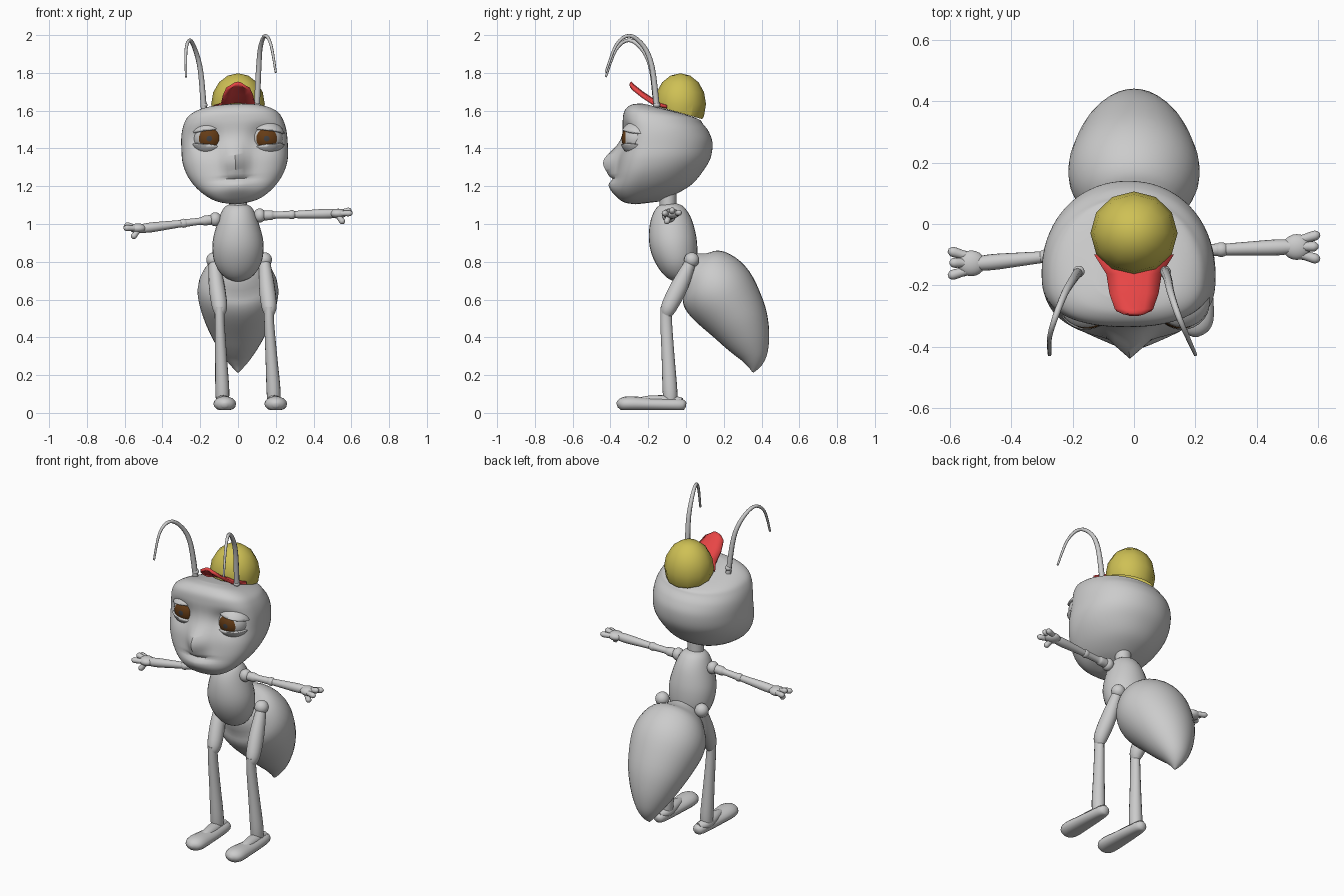
import bpy
import bmesh
from math import sin, cos, pi, exp, acos
from mathutils import Vector, Matrix, Euler

default_cube = bpy.data.objects.get("Cube")
if default_cube:
    bpy.data.objects.remove(default_cube)


def material(name, red, green, blue):
    mat = bpy.data.materials.new(name)
    mat.use_nodes = True
    mat.diffuse_color = (red, green, blue, 1)
    shader = mat.node_tree.nodes["Principled BSDF"]
    shader.inputs["Base Color"].default_value = (red, green, blue, 1)
    shader.inputs["Roughness"].default_value = .7
    return mat


SKIN = material("body grey", .6, .6, .6)
YELLOW = material("cap yellow", .62, .53, .09)
RED = material("brim red", .8, .06, .06)
BROWN = material("iris brown", .13, .045, .008)
DARK = material("pupil dark grey", .05, .05, .055)


def finish(name, bm, mats, angle=60):
    """Turn a bmesh into a smooth shaded object."""
    mesh = bpy.data.meshes.new(name)
    bm.to_mesh(mesh)
    bm.free()
    for mat in mats:
        mesh.materials.append(mat)
    obj = bpy.data.objects.new(name, mesh)
    bpy.context.collection.objects.link(obj)
    bpy.ops.object.select_all(action='DESELECT')
    obj.select_set(True)
    bpy.context.view_layer.objects.active = obj
    bpy.ops.object.shade_smooth_by_angle(angle=angle * pi / 180)
    return obj


def spline(rows, steps):
    """Catmull-Rom interpolation of rows of numbers."""
    rows = [Vector(row) for row in rows]
    result = []
    for i in range(len(rows) - 1):
        a, b, c, d = (rows[max(0, min(len(rows) - 1, i + k))] for k in (-1, 0, 1, 2))
        for j in range(steps):
            t = j / steps
            result.append(b + (c - a) * (t / 2) + (a * 2 - b * 5 + c * 4 - d) * (t * t / 2)
                          + (b * 3 - a - c * 3 + d) * (t ** 3 / 2))
    return result + [rows[-1]]


def loft(name, rings, mat):
    """Skin a list of closed rings and cap both ends."""
    bm = bmesh.new()
    loops = [[bm.verts.new(p) for p in ring] for ring in rings]
    count = len(loops[0])
    for low, high in zip(loops, loops[1:]):
        for i in range(count):
            j = (i + 1) % count
            bm.faces.new((low[i], low[j], high[j], high[i]))
    bm.faces.new(loops[0])
    bm.faces.new(loops[-1])
    bmesh.ops.recalc_face_normals(bm, faces=bm.faces)
    return finish(name, bm, [mat])


def tube(name, rows, mat=SKIN, sides=16, steps=4, ref=(1, 0, 0), floor=None):
    """Sweep an ellipse along rows of x, y, z, width radius, depth radius."""
    path = spline(rows, steps)
    rings = []
    for i, row in enumerate(path):
        before, after = path[max(i - 1, 0)], path[min(i + 1, len(path) - 1)]
        tangent = Vector(after[:3]) - Vector(before[:3])
        tangent.normalize()
        u = Vector(ref) - tangent * tangent.dot(Vector(ref))
        u.normalize()
        v = tangent.cross(u)
        wide, deep = max(row[3], .002), max(row[4], .002)
        ring = []
        for k in range(sides):
            a = 2 * pi * k / sides
            p = Vector(row[:3]) + u * wide * cos(a) + v * deep * sin(a)
            if floor is not None:
                p.z = max(p.z, floor)
            ring.append(p)
        rings.append(ring)
    return loft(name, rings, mat)


def ball_mesh(centre, radii, segments=20, rings=14, turn=(0, 0, 0)):
    bm = bmesh.new()
    bmesh.ops.create_uvsphere(bm, u_segments=segments, v_segments=rings, radius=1,
                              matrix=Matrix.LocRotScale(Vector(centre), Euler(turn), Vector(radii)))
    return bm


def ball(name, centre, radii, mat=SKIN):
    return finish(name, ball_mesh(centre, radii), [mat])


def cut(bm, point, normal):
    """Keep only the part on the normal's side."""
    bmesh.ops.bisect_plane(bm, geom=bm.verts[:] + bm.edges[:] + bm.faces[:],
                           plane_co=point, plane_no=normal, clear_inner=True)


def bump(x, z, cx, cz, sx, sz):
    return exp(-((x - cx) / sx) ** 2 - ((z - cz) / sz) ** 2)


# Head: rings of front z, back z, front y, back y, half width
head_rows = [(1.105, 1.12, -.27, -.14, .03), (1.12, 1.155, -.335, -.06, .12),
             (1.17, 1.21, -.37, .03, .195), (1.24, 1.28, -.37, .09, .25),
             (1.32, 1.35, -.36, .13, .278), (1.4, 1.43, -.345, .14, .282),
             (1.48, 1.49, -.335, .12, .278), (1.55, 1.53, -.335, .09, .262),
             (1.6, 1.55, -.325, .075, .235), (1.63, 1.565, -.29, .04, .18),
             (1.637, 1.58, -.24, -.01, .1)]
roll = Matrix.Rotation(-.05, 3, 'Y')
pivot = Vector((0, 0, 1.05))
head_rings = []
for zf, zb, yf, yb, width in spline(head_rows, 6):
    middle = yf + (yb - yf) * .38
    ring = []
    for k in range(72):
        c, s = cos(2 * pi * k / 72), sin(2 * pi * k / 72)
        power = 2 / (2.7 if s < 0 else 2.1)
        x = width * abs(c) ** power * (1 if c > 0 else -1)
        reach = (yb - middle) if s > 0 else (middle - yf)
        y = middle + reach * abs(s) ** power * (1 if s > 0 else -1)
        z = zf + (zb - zf) * (y - yf) / (yb - yf)
        if s < 0:
            # Nose, muzzle, mouth crease, eye sockets
            y -= .08 * bump(x, z, 0, 1.33, .055, .08) + .03 * bump(x, z, 0, 1.2, .1, .05)
            y += .022 * bump(x, z, 0, 1.237, .085, .012)
            y += .035 * bump(abs(x), z, .15, 1.45, .07, .06)
        ring.append(roll @ (Vector((x, y, z)) - pivot) + pivot)
    head_rings.append(ring)
loft("head", head_rings, SKIN)

# Eyes and lids
for side, word in ((1, "left"), (-1, "right")):
    centre = Vector((side * .152, -.255, 1.452))
    bm = ball_mesh(centre, (.086,) * 3, 24, 18, (pi / 2, 0, 0))
    for face in bm.faces:
        toward = (face.calc_center_median() - centre).normalized()
        angle = acos(max(-1, min(1, -toward.y))) * 180 / pi
        face.material_index = 2 if angle < 14 else 1 if angle < 40 else 0
    finish(word + "_eyeball", bm, [SKIN, BROWN, DARK], 80)
    for lid, sign, offset in (("upper", 1, .04), ("lower", -1, .042)):
        bm = ball_mesh(centre, (.1, .096, .094), 28, 18)
        cut(bm, centre + Vector((0, 0, sign * offset)), Vector((side * .12, .1 * sign, sign)))
        shell = finish(word + "_" + lid + "_eyelid", bm, [SKIN]).modifiers.new("thickness", 'SOLIDIFY')
        shell.thickness = .012

# Cap dome and upturned brim
bm = ball_mesh((0, -.03, 1.635), (.142, .136, .163), 12, 8)
cut(bm, (0, -.02, 1.585), (0, .28, 1))
finish("cap_dome", bm, [YELLOW])

bm = bmesh.new()
brim_rows = []
for y, z, width in ((-.1, 1.62, .128), (-.165, 1.632, .088), (-.23, 1.675, .078),
                    (-.28, 1.715, .06), (-.295, 1.73, .03)):
    brim_rows.append([bm.verts.new((width * t, y, z + .018 * (1 - t * t)))
                      for t in (-1, -.5, 0, .5, 1)])
for near, far in zip(brim_rows, brim_rows[1:]):
    for i in range(4):
        bm.faces.new((near[i], far[i], far[i + 1], near[i + 1]))
brim = finish("cap_brim", bm, [RED]).modifiers.new("thickness", 'SOLIDIFY')
brim.thickness = .016
brim.offset = 0

# Antennae
antenna_x = {"right": (-.18, -.198, -.225, -.255, -.275, -.275), "left": (.1, .11, .12, .145, .175, .2)}
antenna_side = ((-.155, 1.61), (-.18, 1.82), (-.225, 1.93), (-.3, 1.985), (-.37, 1.935), (-.425, 1.79))
for word, xs in antenna_x.items():
    lift = .012 if word == "left" else -.012
    rows = [(x, y, z + lift, .016 - .002 * i, .016 - .002 * i)
            for i, (x, (y, z)) in enumerate(zip(xs, antenna_side))]
    tube(word + "_antenna", rows, sides=8)
    ball(word + "_antenna_base", (xs[0], -.155, 1.63), (.019, .019, .015))

# Neck, torso and abdomen
tube("neck", [(0, -.095, 1.03, .047, .044), (0, -.095, 1.16, .047, .044)])
tube("torso", [(0, -.09, 1.11, .03, .03), (0, -.088, 1.085, .075, .075), (0, -.08, 1.01, .108, .112),
               (0, -.068, .9, .135, .126), (0, -.045, .8, .125, .108), (0, -.025, .73, .08, .07),
               (0, -.015, .7, .02, .02)], sides=28)
tube("abdomen", [(0, 0, .82, .04, .04), (0, .045, .765, .13, .12), (0, .11, .71, .195, .18),
                 (0, .18, .63, .214, .196), (0, .265, .51, .183, .168), (0, .32, .405, .138, .13),
                 (0, .352, .32, .09, .087), (0, .36, .26, .047, .047), (0, .355, .215, .004, .004)],
     sides=32)

# Legs and feet
for word, hip, knee, ankle, sole in (("left", .14, .165, .188, .2), ("right", -.128, -.097, -.083, -.07)):
    ball(word + "_hip", (hip, .03, .81), (.04, .04, .04))
    mid = (hip + knee) / 2
    tube(word + "_thigh", [(hip, .03, .81, .028, .028), (mid, -.035, .67, .042, .046),
                           (knee, -.09, .56, .04, .042), (knee, -.105, .51, .02, .025)])
    tube(word + "_shin", [(knee, -.105, .56, .026, .03), (knee, -.105, .48, .026, .031),
                          ((knee + ankle) / 2, -.095, .3, .031, .034), (ankle, -.085, .12, .037, .039),
                          (ankle, -.082, .05, .032, .034)])
    tube(word + "_foot", [(sole, 0, .04, .012, .012), (sole, -.02, .042, .034, .03),
                          (sole, -.1, .043, .046, .034), (sole, -.2, .045, .055, .036),
                          (sole, -.3, .048, .06, .04), (sole, -.345, .045, .045, .032),
                          (sole, -.365, .04, .012, .012)], floor=.014)
    tube(word + "_instep", [(sole, -.02, .06, .02, .02), (ankle, -.08, .062, .036, .03),
                            (sole, -.2, .065, .03, .026), (sole, -.28, .06, .01, .01)])

# Arms and hands, along each arm's own line
for word, side, start, end in (("left", 1, Vector((.115, -.09, 1.045)), Vector((.5, -.075, 1.055))),
                               ("right", -1, Vector((-.12, -.09, 1.025)), Vector((-.5, -.128, .977)))):
    def along(t, radius):
        return (*start.lerp(end, t), radius, radius)

    ball(word + "_shoulder", start, (.033, .036, .037))
    tube(word + "_upper_arm", [along(0, .025), along(.15, .026), along(.22, .019), along(.47, .021)],
         ref=(0, 1, 0))
    ball(word + "_elbow", start.lerp(end, .44), (.026, .024, .024))
    tube(word + "_forearm", [along(.42, .018), along(.65, .022), along(.9, .026), along(1.05, .022)],
         ref=(0, 1, 0))
    ball(word + "_palm", end + Vector((side * .03, 0, 0)), (.046, .042, .026))
    for finger, dx, dy, dz in (("back_finger", .105, .042, .006), ("middle_finger", .1, .002, .02),
                               ("front_finger", .105, -.042, .002), ("thumb", .06, -.03, -.052)):
        tip = end + Vector((side * dx, dy, dz))
        root = end + Vector((side * .02, dy * .4, 0))
        rows = [(*root.lerp(tip, t), r, r) for t, r in ((0, .014), (.5, .015), (.85, .016), (1, .006))]
        tube(word + "_" + finger, rows, sides=10, steps=3, ref=(0, 1, 0))
